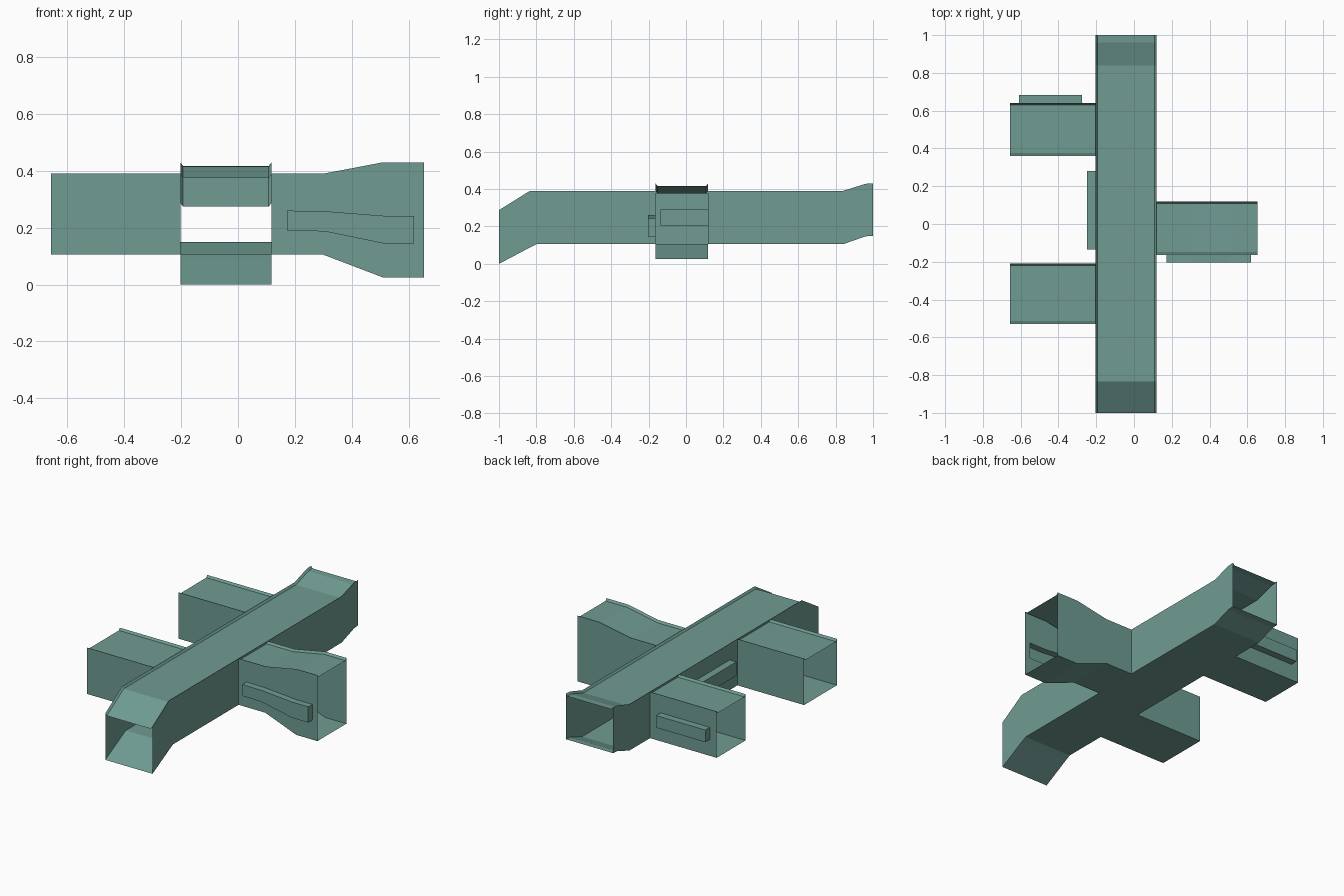
import bpy, bmesh

if "Cube" in bpy.data.objects:
    bpy.data.objects.remove(bpy.data.objects["Cube"])

LIP, INSET = 0.013, 0.01   # roof panel sits slightly below the wall tops


def lerp(table, u):
    """Interpolate rows of (u, low, high) at u."""
    for a, b in zip(table, table[1:]):
        if a[0] - 1e-6 <= u <= b[0] + 1e-6:
            t = (u - a[0]) / (b[0] - a[0])
            return a[1] + t * (b[1] - a[1]), a[2] + t * (b[2] - a[2])
    return None


def build(name, quads, flip):
    bm = bmesh.new()
    for q in quads:
        bm.faces.new([bm.verts.new(p) for p in q])
    bmesh.ops.remove_doubles(bm, verts=bm.verts, dist=1e-5)
    bmesh.ops.dissolve_degenerate(bm, edges=bm.edges, dist=1e-5)
    if flip:
        bmesh.ops.reverse_faces(bm, faces=bm.faces)
    me = bpy.data.meshes.new(name)
    bm.to_mesh(me)
    bm.free()
    mat = bpy.data.materials.get("teal") or bpy.data.materials.new("teal")
    mat.diffuse_color = (0.16, 0.33, 0.29, 1)
    mat.use_nodes = True
    mat.node_tree.nodes["Principled BSDF"].inputs["Base Color"].default_value = mat.diffuse_color
    me.materials.append(mat)
    ob = bpy.data.objects.new(name, me)
    bpy.context.collection.objects.link(ob)


def duct(name, axis, stations, v0, v1, gaps=()):
    """Open sheet duct. gaps: (side, depth, rows of (u, low, high)); depth 0 is a doorway."""
    def P(u, v, z):
        return (u, v, z) if axis == 'x' else (v, u, z)
    us = sorted({s[0] for s in stations} | {r[0] for g in gaps for r in g[2]})
    quads = []
    for a, b in zip(us, us[1:]):
        (fa, ta), (fb, tb) = lerp(stations, a), lerp(stations, b)
        # floor, roof panel and lips
        quads.append([P(a, v0, fa), P(a, v1, fa), P(b, v1, fb), P(b, v0, fb)])
        roof = [(v0, 0), (v0 + INSET, LIP), (v1 - INSET, LIP), (v1, 0)]
        for (p, dp), (q, dq) in zip(roof, roof[1:]):
            quads.append([P(a, p, ta - dp), P(b, p, tb - dp), P(b, q, tb - dq), P(a, q, ta - dq)])
        # side walls, split around niches and doorways
        for side, v in ((-1, v0), (1, v1)):
            def strip(la, ha, lb, hb, w=v):
                q = [P(a, w, la), P(b, w, lb), P(b, w, hb), P(a, w, ha)]
                if ha - la + hb - lb > 1e-4:
                    quads.append(q if side < 0 else q[::-1])
            gap = next((g for g in gaps if g[0] == side and g[2][0][0] - 1e-6 <= a
                        and b <= g[2][-1][0] + 1e-6), None)
            if not gap:
                strip(fa, ta, fb, tb)
                continue
            rows, w = gap[2], v + side * gap[1]
            (la, ha), (lb, hb) = lerp(rows, a), lerp(rows, b)
            strip(fa, la, fb, lb)
            strip(ha, ta, hb, tb)
            if gap[1]:
                strip(la, ha, lb, hb, w)
                faces = [[P(a, v, la), P(a, w, la), P(b, w, lb), P(b, v, lb)],
                         [P(a, v, ha), P(b, v, hb), P(b, w, hb), P(a, w, ha)]]
                if a == rows[0][0]:
                    faces.append([P(a, v, la), P(a, v, ha), P(a, w, ha), P(a, w, la)])
                if b == rows[-1][0]:
                    faces.append([P(b, v, lb), P(b, w, lb), P(b, w, hb), P(b, v, hb)])
                quads += faces if side > 0 else [f[::-1] for f in faces]
    # (a, v0)->(a, v1) winding faces down for x ducts and up for y ducts
    build(name, quads, flip=(axis == 'y'))


LO, HI = 0.105, 0.39
X0, X1 = -0.203, 0.118


def door(side, a, b):
    return (side, 0, [(a, LO, HI - LIP), (b, LO, HI - LIP)])


# main corridor: ramp down at the front, raised end at the back
duct("main_corridor", 'y',
     [(-1, 0.0, 0.287), (-0.835, 0.087, HI), (-0.8, LO, HI), (0.84, LO, HI),
      (0.96, 0.147, 0.428), (1, 0.15, 0.43)], X0, X1,
     [door(-1, -0.53, -0.21), door(-1, 0.36, 0.64), door(1, -0.163, 0.118),
      (-1, 0.045, [(-0.135, 0.205, 0.29), (0.28, 0.205, 0.29)])])

# right branch that flares taller
duct("right_branch", 'x',
     [(X1, LO, HI), (0.3, LO, HI), (0.51, 0.025, 0.43), (0.655, 0.025, 0.43)], -0.163, 0.118,
     [(-1, 0.04, [(0.172, 0.19, 0.26), (0.305, 0.187, 0.258),
                  (0.51, 0.145, 0.242), (0.62, 0.145, 0.242)])])

# two left branches
duct("left_branch_back", 'x', [(-0.657, LO, HI), (X0, LO, HI)], 0.36, 0.64,
     [(1, 0.043, [(-0.61, 0.205, 0.28), (-0.275, 0.205, 0.28)])])
duct("left_branch_front", 'x', [(-0.657, LO, HI), (X0, LO, HI)], -0.53, -0.21)
